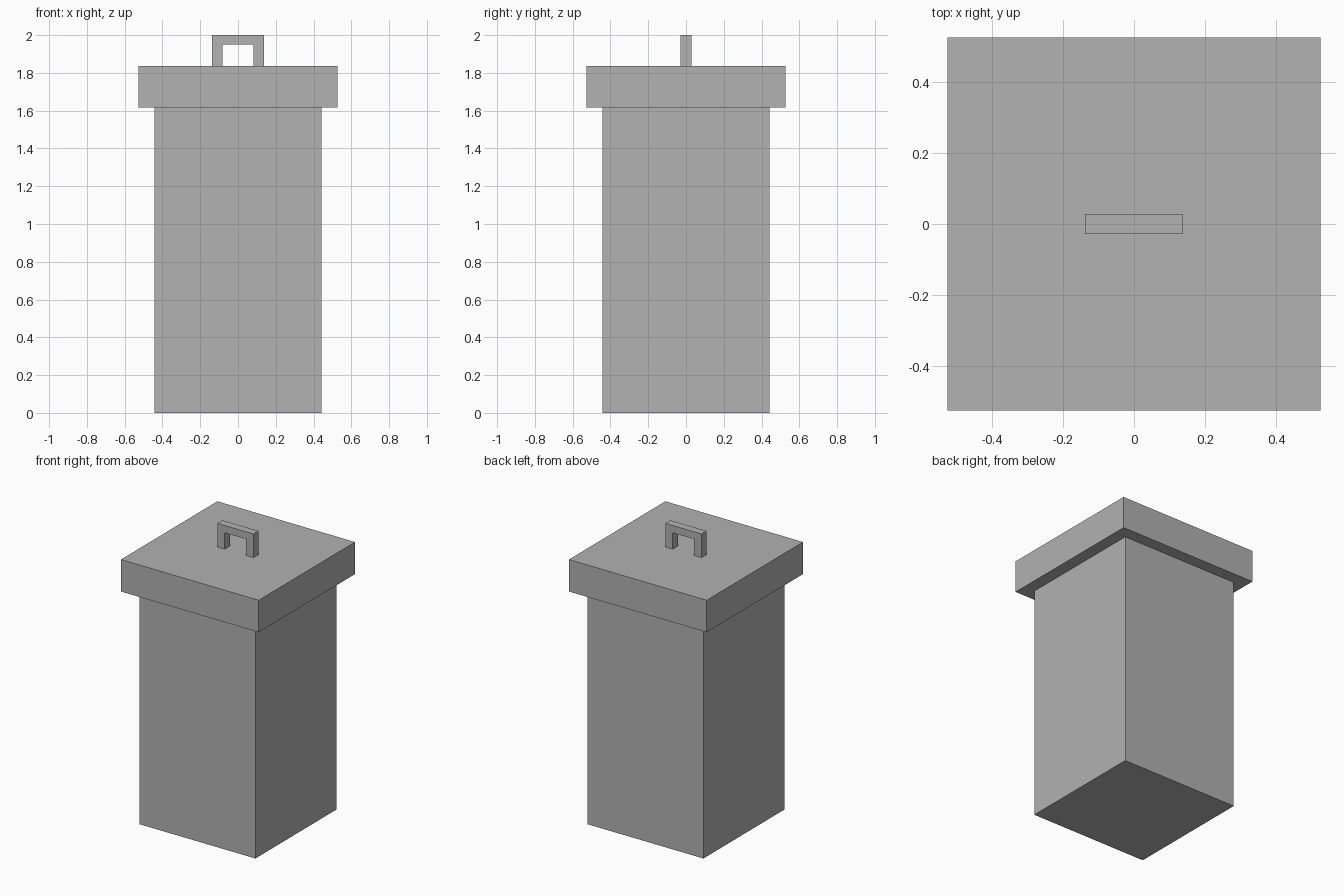
import bpy
import bmesh

cube = bpy.data.objects.get("Cube")
if cube:
    bpy.data.objects.remove(cube, do_unlink=True)

# One plain grey for the whole bin
grey = bpy.data.materials.new("plain_grey")
grey.use_nodes = True
colour = (0.445, 0.445, 0.445, 1.0)
grey.diffuse_color = colour
grey.node_tree.nodes["Principled BSDF"].inputs["Base Color"].default_value = colour


def extrude_profile(name, profile, direction):
    """Make a solid by sweeping a flat polygon along a direction."""
    bm = bmesh.new()
    face = bm.faces.new([bm.verts.new(p) for p in profile])
    swept = bmesh.ops.extrude_face_region(bm, geom=[face], use_keep_orig=True)
    verts = [g for g in swept["geom"] if isinstance(g, bmesh.types.BMVert)]
    bmesh.ops.translate(bm, verts=verts, vec=direction)
    bmesh.ops.recalc_face_normals(bm, faces=bm.faces)
    mesh = bpy.data.meshes.new(name)
    bm.to_mesh(mesh)
    bm.free()
    mesh.materials.append(grey)
    obj = bpy.data.objects.new(name, mesh)
    bpy.context.collection.objects.link(obj)
    return obj


def square_block(name, half, z0, z1):
    corners = [(-half, -half, z0), (half, -half, z0), (half, half, z0), (-half, half, z0)]
    return extrude_profile(name, corners, (0, 0, z1 - z0))


LID_BOTTOM, LID_TOP = 1.616, 1.837

# Square body and overhanging lid
square_block("body", 0.443, 0.0, LID_BOTTOM)
square_block("lid", 0.526, LID_BOTTOM, LID_TOP)

# Arched handle: mirrored half profile swept through its thickness
half_arch = [(0.082, 1.95), (0.082, LID_TOP), (0.138, LID_TOP), (0.138, 2.0)]
arch = half_arch + [(-x, z) for x, z in reversed(half_arch)]
extrude_profile("handle", [(x, -0.028, z) for x, z in arch], (0, 0.056, 0))
